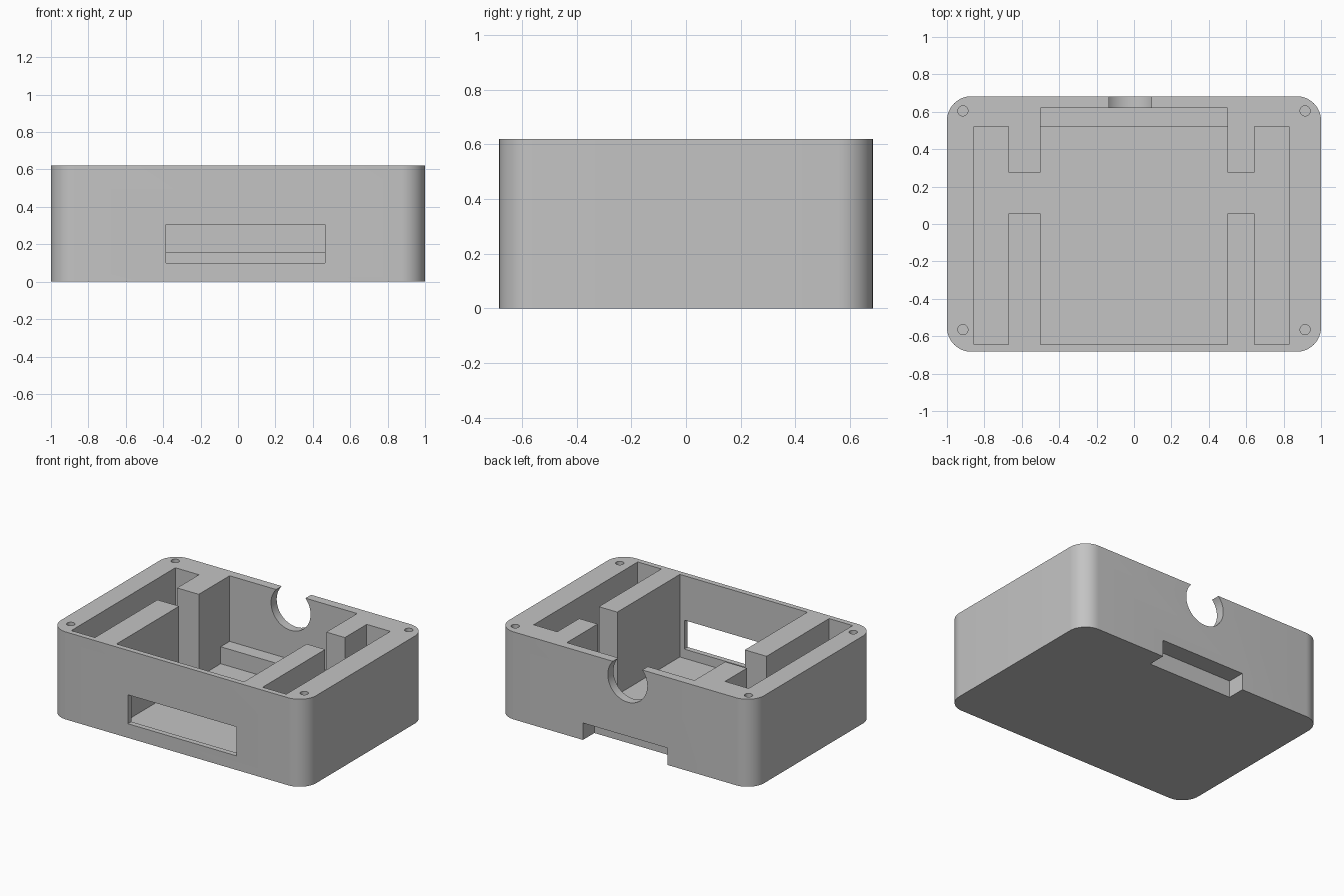
import bpy, bmesh
from mathutils import Matrix

cube = bpy.data.objects.get("Cube")
if cube:
    bpy.data.objects.remove(cube, do_unlink=True)

HALF_Y, HEIGHT, FLOOR, CORNER = 0.683, 0.62, 0.035, 0.13
ABOVE = HEIGHT + 0.1

grey = bpy.data.materials.new("plain_grey")
grey.use_nodes = True
colour = (0.55, 0.55, 0.55, 1)
grey.diffuse_color = colour
grey.node_tree.nodes["Principled BSDF"].inputs["Base Color"].default_value = colour


def make_object(name, bm):
    mesh = bpy.data.meshes.new(name)
    bmesh.ops.recalc_face_normals(bm, faces=bm.faces)
    bm.to_mesh(mesh)
    bm.free()
    mesh.materials.append(grey)
    obj = bpy.data.objects.new(name, mesh)
    bpy.context.collection.objects.link(obj)
    return obj


def box_mesh(xs, ys, zs):
    bm = bmesh.new()
    bmesh.ops.create_cube(bm, size=1)
    for v in bm.verts:
        v.co = [(a + b) / 2 + c * (b - a) for c, (a, b) in zip(v.co, (xs, ys, zs))]
    return bm


def rod_mesh(radius, depth, centre, along_y=False):
    bm = bmesh.new()
    turn = Matrix.Rotation(1.5707963, 4, "X") if along_y else Matrix()
    bmesh.ops.create_cone(bm, cap_ends=True, segments=48, radius1=radius, radius2=radius,
                          depth=depth, matrix=Matrix.Translation(centre) @ turn)
    return bm


# Case block with rounded upright corners
bm = box_mesh((-1, 1), (-HALF_Y, HALF_Y), (0, HEIGHT))
upright = [e for e in bm.edges if abs(e.verts[0].co.z - e.verts[1].co.z) > 0.1]
bmesh.ops.bevel(bm, geom=upright, offset=CORNER, segments=12, profile=0.5, affect="EDGES")
case = make_object("case_body", bm)


def cut(name, bm):
    cutter = make_object(name, bm)
    cutter.hide_render = True
    mod = case.modifiers.new(name, "BOOLEAN")
    mod.operation, mod.solver, mod.object = "DIFFERENCE", "EXACT", cutter
    bpy.context.view_layer.objects.active = case
    bpy.ops.object.modifier_apply(modifier=name)
    bpy.data.objects.remove(cutter, do_unlink=True)


# Central bay, with a raised ledge along its back
cut("central_bay", box_mesh((-0.5, 0.5), (-0.645, 0.52), (FLOOR, ABOVE)))
cut("ledge_space", box_mesh((-0.5, 0.5), (0.5, 0.62), (0.155, ABOVE)))

# Side bays, each joined to the centre by a passage
for side, inner, outer in (("right", -0.67, -0.855), ("left", 0.645, 0.83)):
    edge = 0.45 if inner > 0 else -0.45
    cut(side + "_bay", box_mesh(sorted((inner, outer)), (-0.645, 0.52), (FLOOR, ABOVE)))
    reach = inner * 1.05
    cut(side + "_passage", box_mesh(sorted((edge, reach)), (0.055, 0.275), (FLOOR, ABOVE)))

# Front window, back cable hole and the recess under the ledge
cut("front_window", box_mesh((-0.385, 0.465), (-0.8, -0.6), (0.1, 0.305)))
cut("cable_hole", rod_mesh(0.155, 0.2, (-0.02, 0.68, 0.516), along_y=True))
cut("back_recess", box_mesh((-0.335, 0.33), (0.555, 0.8), (-0.1, 0.12)))

# Corner screw holes
for x in (-0.915, 0.915):
    for y in (-0.565, 0.605):
        cut("screw_hole", rod_mesh(0.027, 0.6, (x, y, HEIGHT)))

# Merge coplanar faces, then shade curved walls smooth
bm = bmesh.new()
bm.from_mesh(case.data)
bmesh.ops.remove_doubles(bm, verts=bm.verts, dist=0.0001)
bmesh.ops.dissolve_limit(bm, angle_limit=0.01, verts=bm.verts, edges=bm.edges)
bm.to_mesh(case.data)
bm.free()
bpy.ops.object.select_all(action="DESELECT")
case.select_set(True)
bpy.context.view_layer.objects.active = case
bpy.ops.object.shade_smooth_by_angle(angle=0.5)
